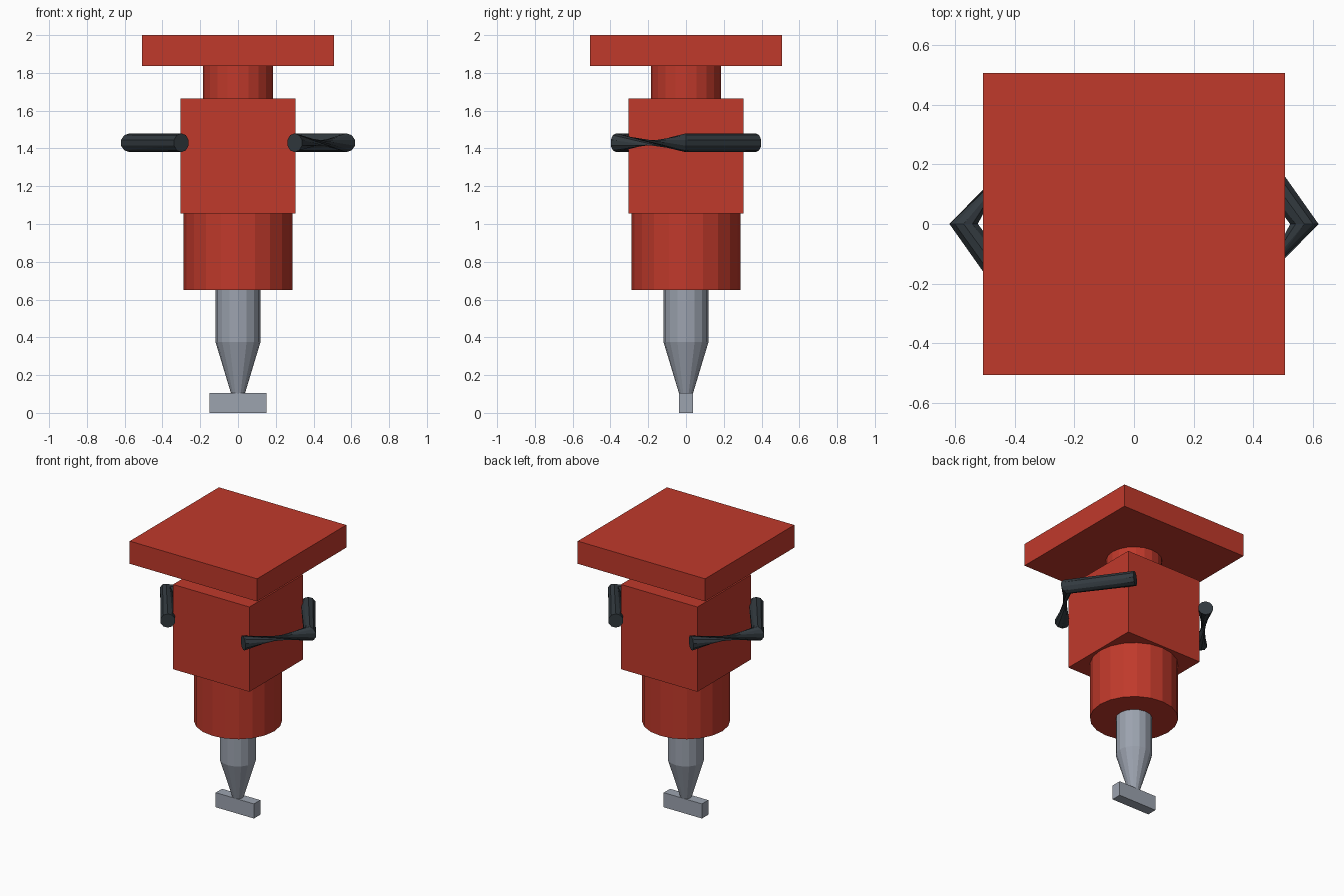
import bpy, bmesh, math
from mathutils import Vector

if "Cube" in bpy.data.objects:
    bpy.data.objects.remove(bpy.data.objects["Cube"])


def material(name, rgb):
    m = bpy.data.materials.new(name)
    m.diffuse_color = (*rgb, 1)
    m.use_nodes = True
    m.node_tree.nodes["Principled BSDF"].inputs["Base Color"].default_value = m.diffuse_color
    return m


RED = material("red paint", (0.527, 0.041, 0.024))
STEEL = material("grey steel", (0.332, 0.366, 0.429))
DARK = material("dark rubber", (0.032, 0.042, 0.050))


def finish(name, bm, mat):
    bmesh.ops.recalc_face_normals(bm, faces=bm.faces)
    mesh = bpy.data.meshes.new(name)
    bm.to_mesh(mesh)
    bm.free()
    mesh.materials.append(mat)
    obj = bpy.data.objects.new(name, mesh)
    bpy.context.collection.objects.link(obj)
    return obj


def box(name, hx, hy, z0, z1, mat):
    bm = bmesh.new()
    bmesh.ops.create_cube(bm, size=1)
    for v in bm.verts:
        v.co = (v.co.x * 2 * hx, v.co.y * 2 * hy, z0 + (v.co.z + 0.5) * (z1 - z0))
    return finish(name, bm, mat)


def bridge(bm, rings):
    """Skin a list of vertex rings with triangles or quads and cap both ends."""
    n = len(rings[0])
    for a, b in zip(rings, rings[1:]):
        for i in range(n):
            j = (i + 1) % n
            bm.faces.new((a[i], a[j], b[j]))
            bm.faces.new((a[i], b[j], b[i]))
    bm.faces.new(rings[0])
    bm.faces.new(rings[-1])


def lathe(name, profile, n, mat):
    bm = bmesh.new()
    rings = [[bm.verts.new((r * math.cos(2 * math.pi * i / n),
                            r * math.sin(2 * math.pi * i / n), z))
              for i in range(n)] for r, z in profile]
    bridge(bm, rings)
    bmesh.ops.dissolve_limit(bm, angle_limit=0.01, verts=bm.verts, edges=bm.edges)
    return finish(name, bm, mat)


def handle(name, side):
    """Bent grip bar whose one arm is twisted half a turn."""
    n, r = 10, 0.05
    bm = bmesh.new()
    path = [Vector((0.30, -0.37, 1.43)), Vector((0.572, 0, 1.43)), Vector((0.30, 0.37, 1.43))]
    tangents = [path[1] - path[0], path[2] - path[0], path[2] - path[1]]
    rings = []
    for p, t, twist in zip(path, tangents, (math.pi, 0, 0)):
        out = t.normalized().cross(Vector((0, 0, 1)))
        ring = []
        for i in range(n):
            a = 2 * math.pi * (i + 0.5) / n + twist
            ring.append(bm.verts.new(side_turn(p + out * r * math.cos(a)
                                               + Vector((0, 0, r * math.sin(a))), side)))
        rings.append(ring)
    bridge(bm, rings)
    return finish(name, bm, DARK)


def side_turn(v, side):
    return Vector((v.x * side, v.y * side, v.z))


# Red body stack
box("top_plate", 0.507, 0.507, 1.837, 2.0, RED)
lathe("neck", [(0.184, 1.66), (0.184, 1.84)], 20, RED)
box("body_block", 0.304, 0.304, 1.055, 1.665, RED)
lathe("barrel", [(0.288, 0.65), (0.288, 1.06)], 20, RED)

# Steel shaft tapering down to a flat bit
lathe("shaft", [(0.036, 0.10), (0.119, 0.375), (0.119, 0.66)], 16, STEEL)
box("bit", 0.152, 0.036, 0.0, 0.105, STEEL)

# Side handles, the left one turned half round
handle("right_handle", 1)
handle("left_handle", -1)
